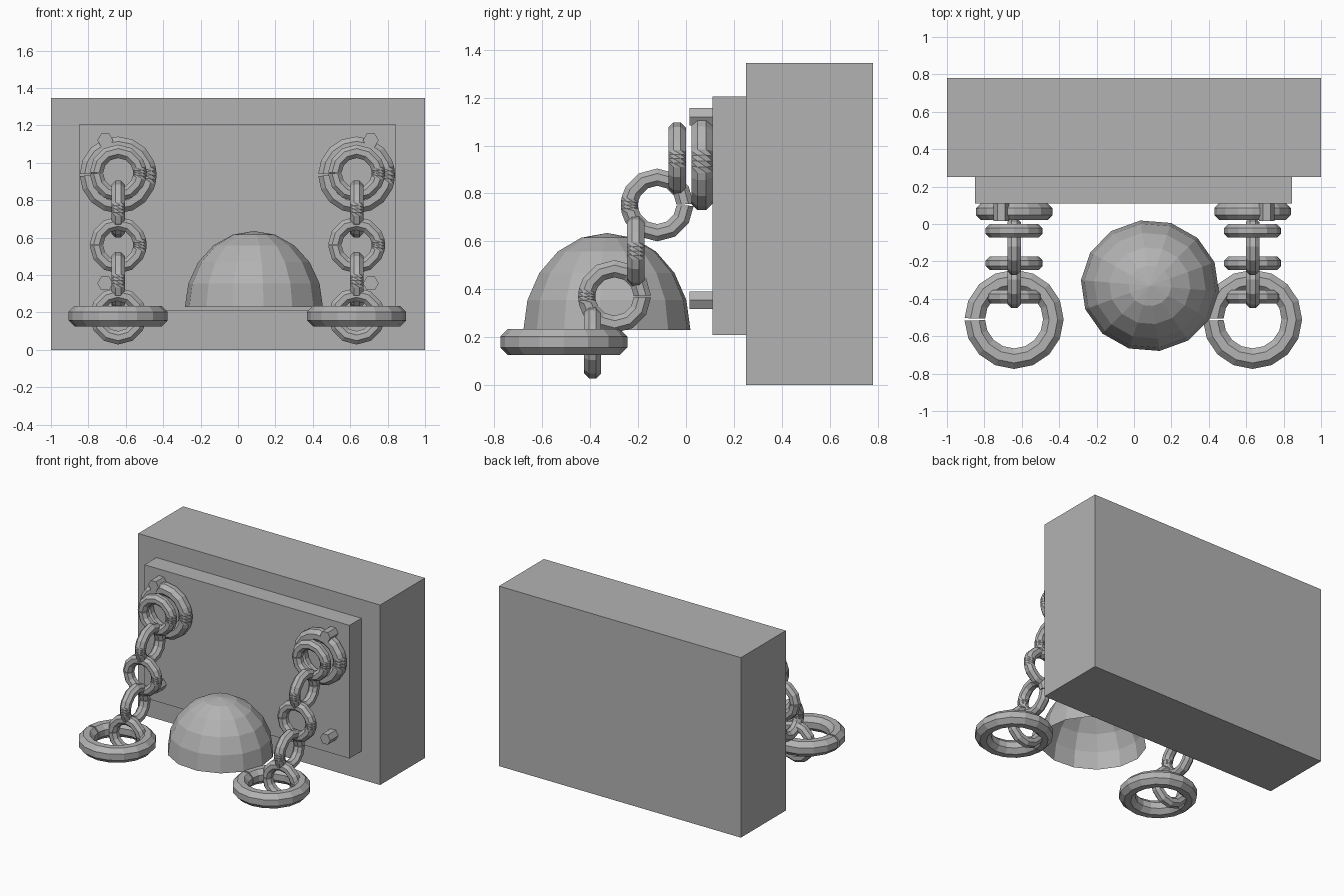
import bpy, bmesh, math
from mathutils import Matrix, Vector

if "Cube" in bpy.data.objects:
    bpy.data.objects.remove(bpy.data.objects["Cube"])

grey = bpy.data.materials.new("plain_grey")
grey.diffuse_color = (0.45, 0.45, 0.45, 1)
grey.use_nodes = True
grey.node_tree.nodes["Principled BSDF"].inputs["Base Color"].default_value = grey.diffuse_color


def finish(bm, name, matrix=Matrix()):
    bmesh.ops.recalc_face_normals(bm, faces=bm.faces)
    me = bpy.data.meshes.new(name)
    bm.to_mesh(me)
    bm.free()
    me.materials.append(grey)
    ob = bpy.data.objects.new(name, me)
    ob.matrix_world = matrix
    bpy.context.collection.objects.link(ob)
    return ob


def box(name, x0, x1, y0, y1, z0, z1):
    bm = bmesh.new()
    bmesh.ops.create_cube(bm, size=1)
    bmesh.ops.scale(bm, vec=(x1 - x0, y1 - y0, z1 - z0), verts=bm.verts)
    c = Matrix.Translation(((x0 + x1) / 2, (y0 + y1) / 2, (z0 + z1) / 2))
    return finish(bm, name, c)


def ring(name, centre, outer, tube, segments, axis_rot, twist=True):
    """Octagonal bar bent to a ring: thin slit at 180 degrees, twisted bar at 0."""
    slit, w = 0.025, 0.24
    step = 2 * math.pi / segments
    path = [(-math.pi + slit, 0)]
    path += [(-math.pi + i * step, 0) for i in range(1, segments)]
    path.append((math.pi - slit, 0))
    if twist:
        path = [(a, 0 if a < 0 else math.pi) for a, _ in path if abs(a) > w + 0.05]
        path += [(-w + 2 * w * i / 4, math.pi * i / 4) for i in range(5)]
        path.sort()
    bm = bmesh.new()
    rows = []
    r = tube / math.cos(math.pi / 8)
    for a, turn in path:
        row = []
        for k in range(8):
            t = math.pi / 8 + k * math.pi / 4 + turn
            d = outer - tube + r * math.cos(t)
            row.append(bm.verts.new((d * math.cos(a), d * math.sin(a), r * math.sin(t))))
        rows.append(row)
    for p, q in zip(rows, rows[1:]):
        for k in range(8):
            n = (k + 1) % 8
            bm.faces.new((p[k], p[n], q[n], q[k]))
    bm.faces.new(rows[0])
    bm.faces.new(rows[-1])
    return finish(bm, name, Matrix.Translation(centre) @ axis_rot)


# Wall block and mounting plate
box("wall_block", -1, 1, 0.25, 0.78, 0, 1.345)
box("mounting_plate", -0.85, 0.845, 0.11, 0.25, 0.21, 1.205)

# Hexagonal bolts at the plate corners
for side in (-1, 1):
    for z in (1.12, 0.355):
        bm = bmesh.new()
        bmesh.ops.create_cone(bm, cap_ends=True, segments=6, radius1=0.042,
                              radius2=0.042, depth=0.095,
                              matrix=Matrix.Rotation(math.pi / 6, 4, 'Z'))
        xs = [v.co.x for v in bm.verts]
        if max(xs) < 0.04:  # keep corners pointing sideways
            bmesh.ops.rotate(bm, verts=bm.verts, matrix=Matrix.Rotation(math.pi / 6, 3, 'Z'))
        finish(bm, "bolt", Matrix.Translation((side * 0.71, 0.0625, z))
               @ Matrix.Rotation(math.pi / 2, 4, 'X'))

# Chains: links alternate between facing the front and facing the side
front = Matrix.Rotation(math.pi / 2, 4, 'X')
side_on = Matrix.Rotation(-math.pi / 2, 4, 'Z') @ front
links = [(-0.037, 0.945, front), (-0.12, 0.752, side_on), (-0.21, 0.56, front),
         (-0.298, 0.37, side_on), (-0.39, 0.18, front)]
for x in (-0.641, 0.634):
    ring("anchor_ring", (x, 0.066, 0.935), 0.205, 0.044, 16, front)
    for y, z, rot in links:
        ring("chain_link", (x, y, z), 0.152, 0.036, 12, rot)
    ring("shackle_ring", (x, -0.51, 0.18), 0.265, 0.055, 16, Matrix(), twist=False)

# Open faceted dome
bm = bmesh.new()
SIDES, STEPS = 14, 5
rows = []
for j in range(STEPS):
    e = j / STEPS * math.pi / 2
    row = []
    for i in range(SIDES):
        a = math.radians(-82) + i * 2 * math.pi / SIDES
        row.append(bm.verts.new((0.37 * math.cos(e) * math.cos(a),
                                 0.352 * math.cos(e) * math.sin(a), 0.405 * math.sin(e))))
    rows.append(row)
top = bm.verts.new((0, 0, 0.405))
for i in range(SIDES):
    n = (i + 1) % SIDES
    for p, q in zip(rows, rows[1:]):
        bm.faces.new((p[i], p[n], q[n], q[i]))
    bm.faces.new((rows[-1][i], rows[-1][n], top))
finish(bm, "dome", Matrix.Translation((0.085, -0.33, 0.23)))
